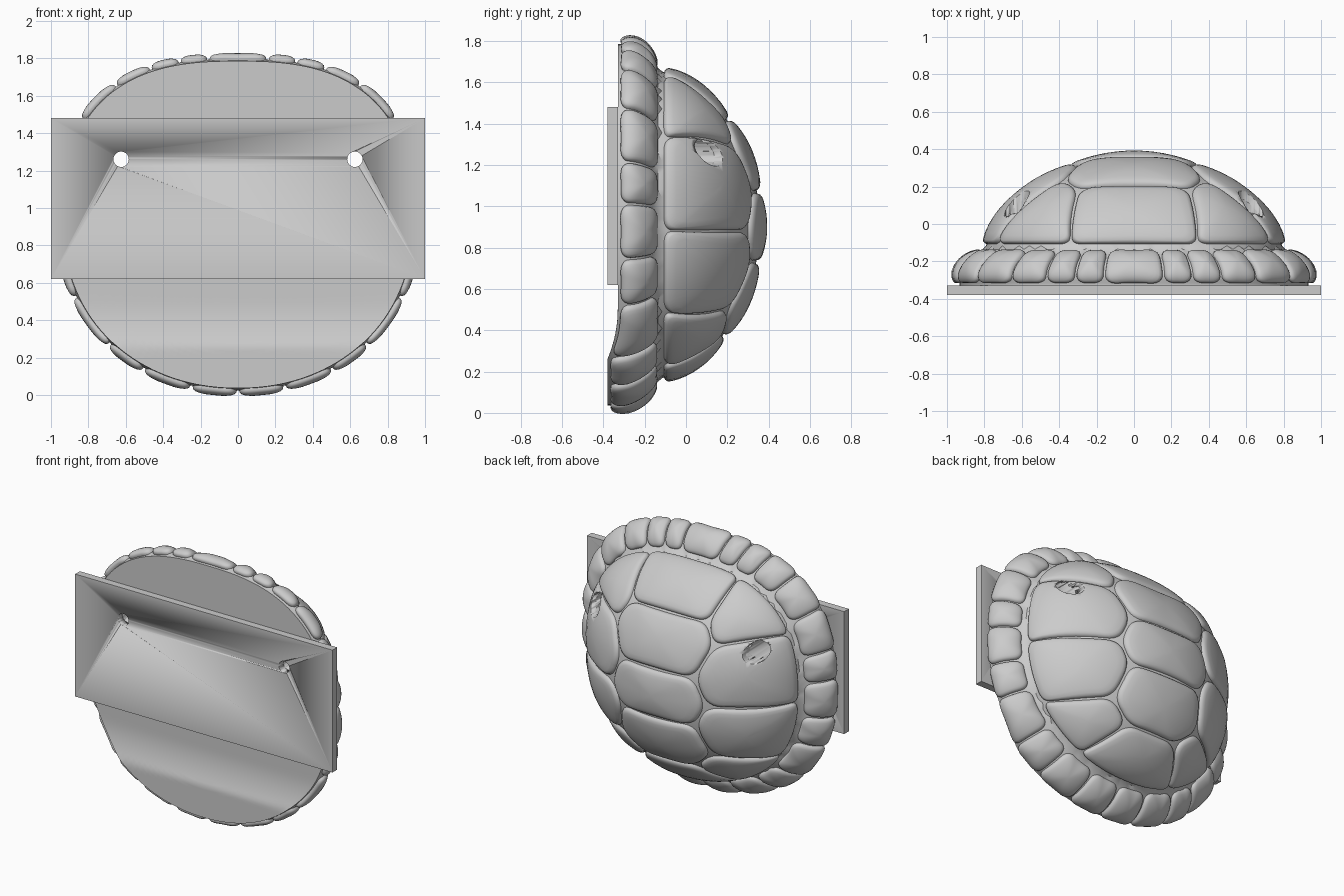
import bpy, bmesh, math
from mathutils import Vector

cube = bpy.data.objects.get("Cube")
if cube:
    bpy.data.objects.remove(cube)

mat = bpy.data.materials.new("plain_grey")
mat.use_nodes = True
GREY = (0.6, 0.6, 0.6, 1)
mat.diffuse_color = GREY
mat.node_tree.nodes["Principled BSDF"].inputs["Base Color"].default_value = GREY

HALF_W, HALF_H, MID_Z = 0.98, 0.92, 0.91   # shell outline
RIM, RIM_Y, DOME_H = 0.83, -0.13, 0.51     # foot of the dome
SKIRT = 0.28                               # width of the marginal band
TURN = 1.5


def norm(u, v):
    """Radius relative to the outline: boxier above, rounder below."""
    n = 2.6 if v > 0 else 2.1
    return ((abs(u) / HALF_W) ** n + (abs(v) / HALF_H) ** n) ** (1 / n)


def back_y(z):
    t = min(max((z - 0.26) / 0.24, 0), 1)
    return -0.33 - 0.05 * (1 - t) ** 2


def bezier(t, *p):
    s = 1 - t
    return s**3 * p[0] + 3 * s * s * t * p[1] + 3 * s * t * t * p[2] + t**3 * p[3]


def surface(u, v):
    """Map the unrolled plane onto the dome and its skirt."""
    q = max(norm(u, v), 1e-6)
    if q <= 1:
        k = RIM * math.sin(q * TURN)
        y = RIM_Y + DOME_H * math.cos(q * TURN) ** 1.24
        return Vector((u * k / q, y, MID_Z + v * k / q))
    f = (q - 1) / SKIRT
    k = bezier(f, RIM, 0.92, 1.03, 0.97)
    z = MID_Z + v * k / q
    y = RIM_Y + (back_y(z) - RIM_Y) * bezier(f, 0, 0.1, 0.65, 1)
    return Vector((u * k / q, y, z))


def raised(p, h):
    e = 0.004
    du = surface(p.x + e, p.y) - surface(p.x - e, p.y)
    dv = surface(p.x, p.y + e) - surface(p.x, p.y - e)
    return surface(p.x, p.y) + dv.cross(du).normalized() * h


def at(x, z):
    """Plane point for a place on the dome."""
    n = norm(x, z - MID_Z)
    return Vector((x, z - MID_Z)) * (math.asin(n / RIM) / TURN / n)


def rim(deg, q=1.0):
    d = Vector((math.sin(math.radians(deg)), math.cos(math.radians(deg))))
    return d * (q / norm(d.x, d.y))


def finish(name, bm, angle=40):
    bmesh.ops.recalc_face_normals(bm, faces=bm.faces)
    me = bpy.data.meshes.new(name)
    bm.to_mesh(me)
    bm.free()
    me.materials.append(mat)
    ob = bpy.data.objects.new(name, me)
    bpy.context.collection.objects.link(ob)
    bpy.ops.object.select_all(action='DESELECT')
    ob.select_set(True)
    bpy.context.view_layer.objects.active = ob
    bpy.ops.object.shade_smooth_by_angle(angle=math.radians(angle))
    return ob


def skin(rings, cap_a=None, cap_b=None):
    """Closed solid from stacked rings, ended by a fan or a flat face."""
    bm = bmesh.new()
    vs = [[bm.verts.new(p) for p in r] for r in rings]
    n = len(vs[0])
    for a, b in zip(vs, vs[1:]):
        for i in range(n):
            bm.faces.new((a[i], a[(i + 1) % n], b[(i + 1) % n], b[i]))
    for ring, cap in ((vs[0], cap_a), (vs[-1], cap_b)):
        if cap is None:
            bm.faces.new(ring)
        else:
            c = bm.verts.new(cap)
            for i in range(n):
                bm.faces.new((ring[i], ring[(i + 1) % n], c))
    return bm


def rounded(corners, radius):
    """Polygon outline with rounded corners; rim edges follow the rim."""
    out, n = [], len(corners)

    def edge(a, b, t):
        p = a.lerp(b, t)
        qa, qb = norm(*a), norm(*b)
        if min(qa, qb) > 0.95:
            p *= (qa + (qb - qa) * t) / norm(*p)
        return p
    for i, c in enumerate(corners):
        prev, nxt = corners[i - 1], corners[(i + 1) % n]
        cut = [min(radius / (o - c).length, 0.42) for o in (prev, nxt)]
        a, b = edge(c, prev, cut[0]), edge(c, nxt, cut[1])
        for j in range(7):
            t = j / 6
            out.append(a.lerp(c, t).lerp(c.lerp(b, t), t))
        end = 1 - min(radius / (nxt - c).length, 0.42)
        for j in range(1, 8):
            out.append(edge(c, nxt, cut[1] + (end - cut[1]) * j / 8))
    return out


def scute(name, corners, radius, bulge):
    """One pillow-shaped plate lying on the shell."""
    line = rounded(corners, radius)
    c = sum(corners, Vector((0, 0))) / len(corners)
    rings = []
    for d, h in ((0, -0.05), (0, -0.024), (0.006, -0.010),
                 (0.016, -0.002), (0.03, 0.003)):
        rings.append([raised(c.lerp(p, 1 - (d + 0.006) / (p - c).length), h)
                      for p in line])
    for t in (0.85, 0.7, 0.5, 0.3, 0.12):
        rings.append([raised(c.lerp(p, t * (1 - 0.036 / (p - c).length)),
                             0.003 + bulge * (1 - t * t)) for p in line])
    return finish(name, skin(rings, raised(c, -0.06), raised(c, 0.003 + bulge)))


def mirrored(points):
    return [Vector((-p.x, p.y)) for p in points]


# Solid core under the scutes, with its flat and scooped back
ANGLES = [i * 360 / 144 for i in range(144)]
rings = [[raised(rim(a, q), -0.022) for a in ANGLES]
         for q in [i / 24 for i in range(1, 25)] + [1 + SKIRT * i / 8 for i in range(1, 9)]]
lip = rings[-1]
for i in range(40):
    t = 1 - i / 40
    rings.append([Vector((p.x * t, back_y(MID_Z + (p.z - MID_Z) * t),
                          MID_Z + (p.z - MID_Z) * t)) for p in lip])
core = finish("shell_core", skin(rings, raised(Vector((0, 0)), -0.022),
                                 Vector((0, back_y(MID_Z), MID_Z))))

# Seam corners shared by neighbouring scutes
S1, S2, S3 = at(0.30, 1.42), at(0.38, 1.29), at(0.29, 1.07)
S4, S5, S6, S7 = at(0.37, 0.88), at(0.29, 0.73), at(0.35, 0.50), at(0.20, 0.37)
R1, R2, R3, R4, R5 = (rim(a, 0.99) for a in (25, 60, 92, 122, 152))

# Row of scutes along the spine
spine = [[R1, S1], [S1, S2, S3], [S3, S4, S5], [S5, S6, S7], [S7, R5]]
for i, half in enumerate(spine):
    scute(f"spine_scute_{i + 1}", half + mirrored(half)[::-1], 0.07, 0.010)

# Side scutes, both flanks
sides = [[R1, S1, S2, R2], [R2, S2, S3, S4, R3], [R3, S4, S5, S6, R4], [R4, S6, S7, R5]]
to_drill = [core]
for side, flip in (("left", list), ("right", mirrored)):
    for i, pts in enumerate(sides):
        ob = scute(f"{side}_side_scute_{i + 1}", flip(pts), 0.08, 0.010)
        if i < 2:
            to_drill.append(ob)

# Ring of small edge scutes
def edge_scute(name, a, b, flip=list):
    q0, q1 = 1.0, 1 + SKIRT
    pts = [rim(a, q0), rim(a, q1), rim(b, q1), rim(b, q0)]
    scute(name, flip(pts), 0.075, 0.014)


edge_scute("top_edge_scute", -10, 10)
stops = [10, 19.5, 29, 41, 56, 72, 84, 100, 114, 133, 147, 164, 180]
for side, flip in (("left", list), ("right", mirrored)):
    for i, (a, b) in enumerate(zip(stops, stops[1:])):
        edge_scute(f"{side}_edge_scute_{i + 1}", a, b, flip)

# Mounting plate
bm = bmesh.new()
bmesh.ops.create_cube(bm, size=1)
for v in bm.verts:
    v.co = Vector((v.co.x * 2, -0.354 + v.co.y * 0.052, 1.05 + v.co.z * 0.86))
to_drill.append(finish("mounting_plate", bm))

# Screw holes, widened where they leave the dome
for side, x in (("left", 0.625), ("right", -0.625)):
    rings = [[Vector((x + r * math.cos(math.tau * i / 40), y,
                      1.26 + r * math.sin(math.tau * i / 40))) for i in range(40)]
             for y, r in ((-0.6, 0.041), (-0.2, 0.041), (-0.2, 0.066), (0.6, 0.066))]
    cutter = finish(f"{side}_hole_cutter", skin(rings))
    cutter.hide_render = True
    cutter.hide_set(True)
    cutter.display_type = 'WIRE'
    for ob in to_drill:
        if ob.name.startswith(("left", "right")) and not ob.name.startswith(side):
            continue
        mod = ob.modifiers.new(f"{side}_hole", 'BOOLEAN')
        mod.object = cutter
        mod.operation = 'DIFFERENCE'
        mod.solver = 'EXACT'
